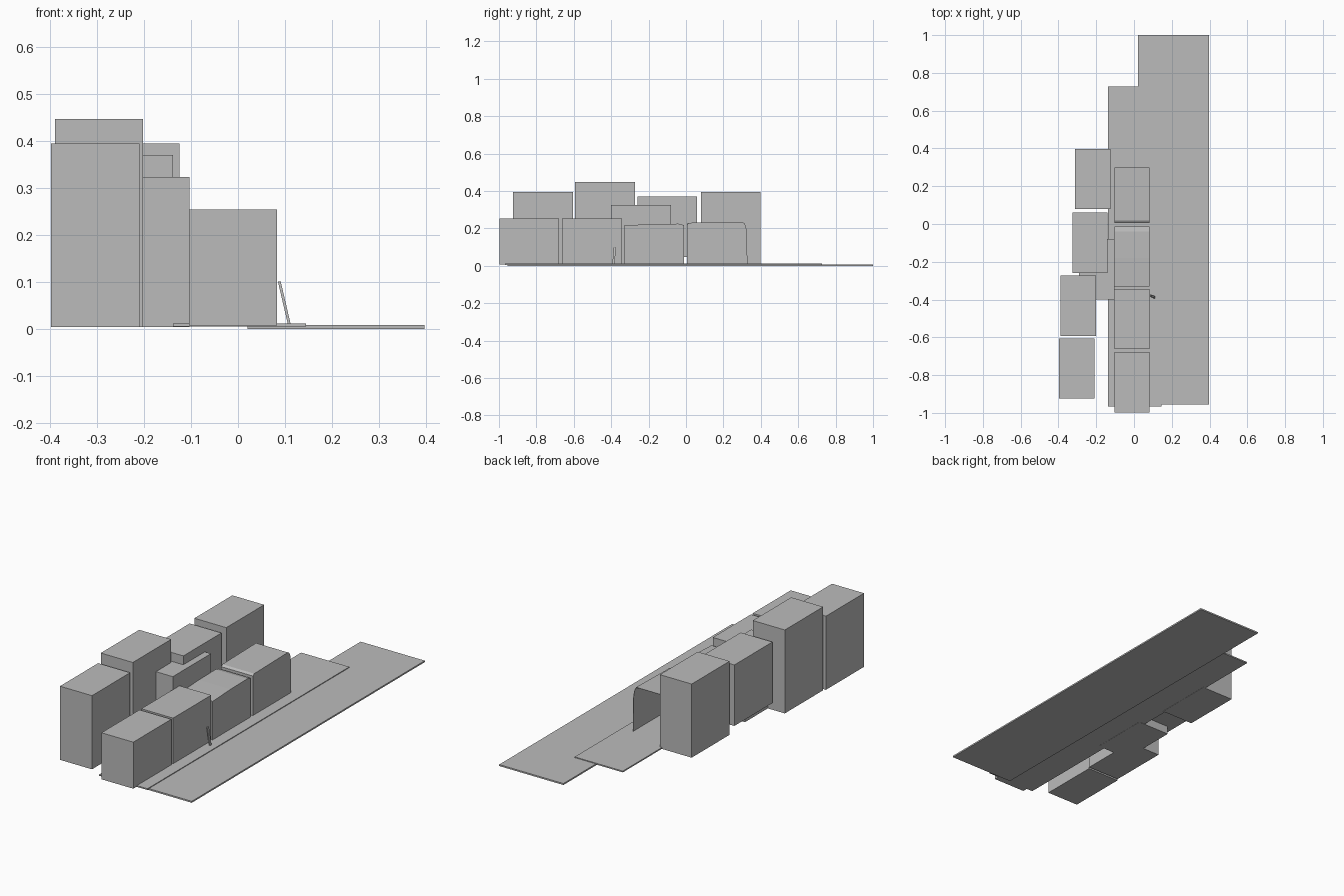
import bpy, bmesh
from mathutils import Vector

if "Cube" in bpy.data.objects:
    bpy.data.objects.remove(bpy.data.objects["Cube"])

GREY = (0.5, 0.5, 0.5)
grey = bpy.data.materials.new("plain_grey")
grey.use_nodes = True
grey.diffuse_color = (*GREY, 1)
grey.node_tree.nodes["Principled BSDF"].inputs["Base Color"].default_value = (*GREY, 1)


def finish(name, bm):
    bmesh.ops.recalc_face_normals(bm, faces=bm.faces)
    mesh = bpy.data.meshes.new(name)
    bm.to_mesh(mesh)
    bm.free()
    mesh.materials.append(grey)
    obj = bpy.data.objects.new(name, mesh)
    bpy.context.collection.objects.link(obj)
    return obj


def box(name, x, y, z):
    """Box given by its (low, high) range on each axis."""
    bm = bmesh.new()
    bmesh.ops.create_cube(bm, size=1)
    for v in bm.verts:
        v.co = Vector([r[0] if c < 0 else r[1] for c, r in zip(v.co, (x, y, z))])
    return finish(name, bm)


def side_profile(name, x, points):
    """Outline of (y, z) points swept across the x range."""
    bm = bmesh.new()
    face = bm.faces.new([bm.verts.new((x[0], y, z)) for y, z in points])
    new = bmesh.ops.extrude_face_region(bm, geom=[face])["geom"]
    bmesh.ops.translate(bm, vec=(x[1] - x[0], 0, 0),
                        verts=[g for g in new if isinstance(g, bmesh.types.BMVert)])
    return finish(name, bm)


# Ground slabs
box("road", (0.02, 0.397), (-0.955, 1.0), (0, 0.008))
box("pavement", (-0.138, 0.145), (-0.967, 0.727), (0.005, 0.012))

# Front row of houses
FRONT = (-0.104, 0.083)
box("front_house_1", FRONT, (-0.997, -0.678), (0.007, 0.254))
box("front_house_2", FRONT, (-0.663, -0.343), (0.007, 0.254))
side_profile("front_house_3", FRONT, [
    (-0.332, 0.007), (-0.012, 0.007), (-0.012, 0.218),
    (-0.04, 0.225), (-0.18, 0.223), (-0.332, 0.216)])

# Last front house: open at the far end, with a rounded street wall
side_profile("open_house_street_wall", (0.081, 0.083), [
    (0.006, 0.009), (0.328, 0.009), (0.326, 0.18), (0.32, 0.21),
    (0.312, 0.228), (0.3, 0.235), (0.018, 0.23), (0.006, 0.222)])
side_profile("open_house_roof", FRONT, [
    (0.018, 0.228), (0.3, 0.233), (0.3, 0.235), (0.018, 0.23)])
side_profile("open_house_end_wall", FRONT, [
    (0.006, 0.009), (0.008, 0.009), (0.02, 0.228), (0.018, 0.23), (0.006, 0.222)])
box("open_house_back_wall", (-0.104, -0.102), (0.008, 0.3), (0.009, 0.23))

# Taller houses behind
back_houses = [
    ((-0.398, -0.21), (-0.925, -0.605), (0.004, 0.395)),
    ((-0.39, -0.202), (-0.594, -0.272), (0.004, 0.447)),
    ((-0.29, -0.103), (-0.4, -0.08), (0.004, 0.324)),
    ((-0.326, -0.139), (-0.26, 0.06), (0.047, 0.371)),
    ((-0.312, -0.125), (0.08, 0.398), (0.004, 0.395)),
]
for i, ranges in enumerate(back_houses, 1):
    box(f"back_house_{i}", *ranges)

# Leaning post on the pavement
post = box("leaning_post", (-0.003, 0.003), (-0.006, 0.006), (0, 0.09))
for v in post.data.vertices:
    t = v.co.z / 0.09
    v.co += Vector((0.109 - 0.021 * t, -0.388 + 0.008 * t, 0.011))
